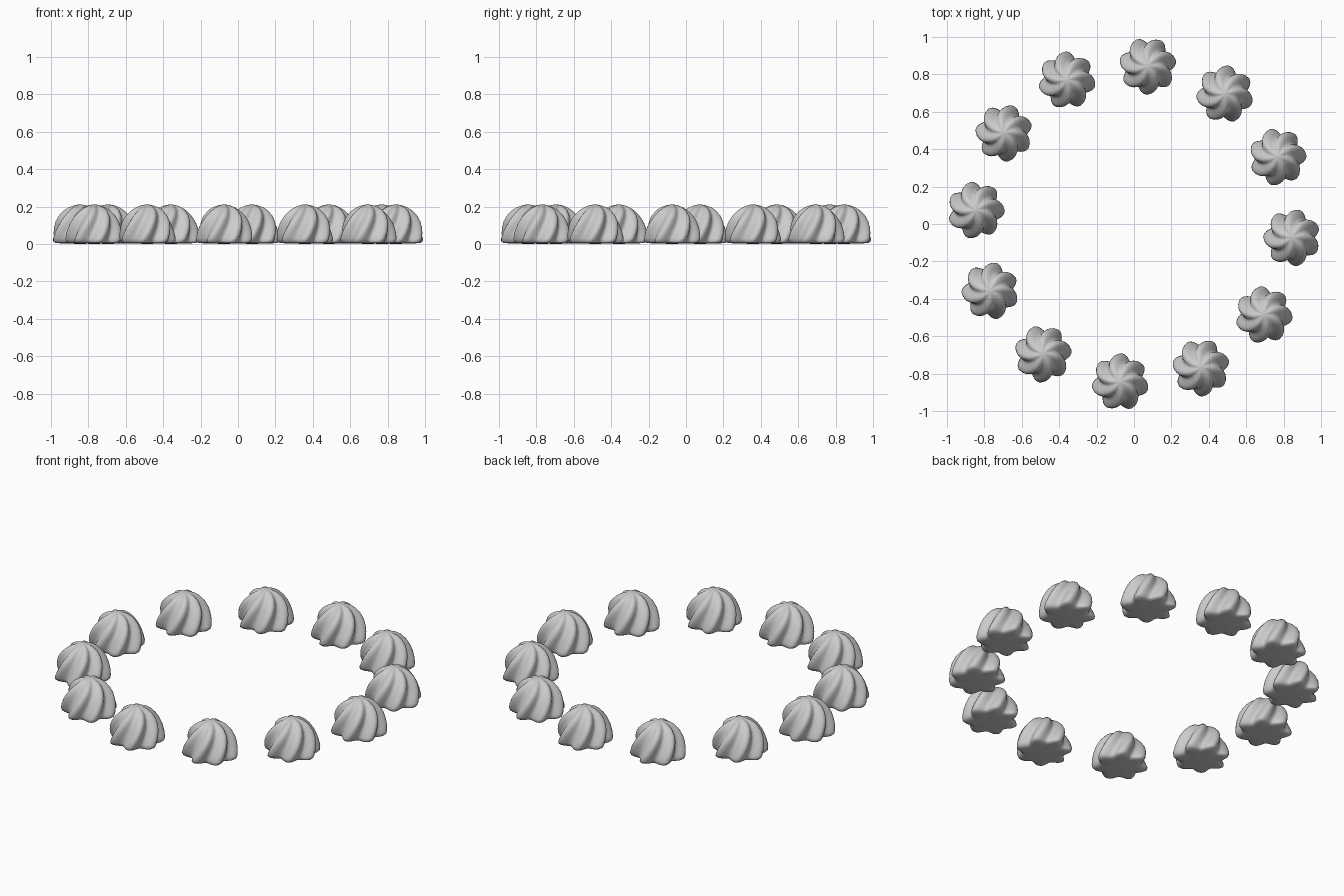
import bpy, bmesh, math

if "Cube" in bpy.data.objects:
    bpy.data.objects.remove(bpy.data.objects["Cube"])

COUNT, RING_R, START = 12, 0.848, math.radians(-5)
LOBES, SEG, RINGS = 7, 84, 22
TWIST = math.radians(45)
PHASE = math.radians(22)
# dome profile: radius of lobe tips, height
PROFILE = [(0.11, 0.003), (0.14, 0.006), (0.151, 0.014), (0.154, 0.03), (0.150, 0.06),
           (0.143, 0.09), (0.132, 0.12), (0.114, 0.15), (0.088, 0.178),
           (0.062, 0.195), (0.034, 0.206), (0.012, 0.21)]


def dollop_mesh():
    """Twisted, lobed dome with a closed flat base."""
    bm = bmesh.new()
    rings = []
    for r, z in PROFILE:
        ring = []
        for i in range(SEG):
            a = 2 * math.pi * i / SEG
            rr = r * (0.885 + 0.115 * math.cos(LOBES * a))
            t = a + PHASE + TWIST * z / 0.21
            ring.append(bm.verts.new((rr * math.cos(t), rr * math.sin(t), z)))
        rings.append(ring)
    for lo, hi in zip(rings, rings[1:]):
        for i in range(SEG):
            j = (i + 1) % SEG
            bm.faces.new((lo[i], lo[j], hi[j], hi[i]))
    # close base and tip with fans
    for ring, z, flip in ((rings[0], 0.0, True), (rings[-1], 0.211, False)):
        c = bm.verts.new((0, 0, z))
        for i in range(SEG):
            a, b = ring[i], ring[(i + 1) % SEG]
            bm.faces.new((b, a, c) if flip else (a, b, c))
    for f in bm.faces:
        f.smooth = True
    me = bpy.data.meshes.new("cream_dollop")
    bm.to_mesh(me)
    bm.free()
    return me


# ring of dollops, each turned with its place on the circle
mesh = dollop_mesh()
for k in range(COUNT):
    a = START + 2 * math.pi * k / COUNT
    ob = bpy.data.objects.new(f"cream_dollop_{k + 1}", mesh)
    ob.location = (RING_R * math.cos(a), RING_R * math.sin(a), 0)
    ob.rotation_euler.z = a
    bpy.context.collection.objects.link(ob)
